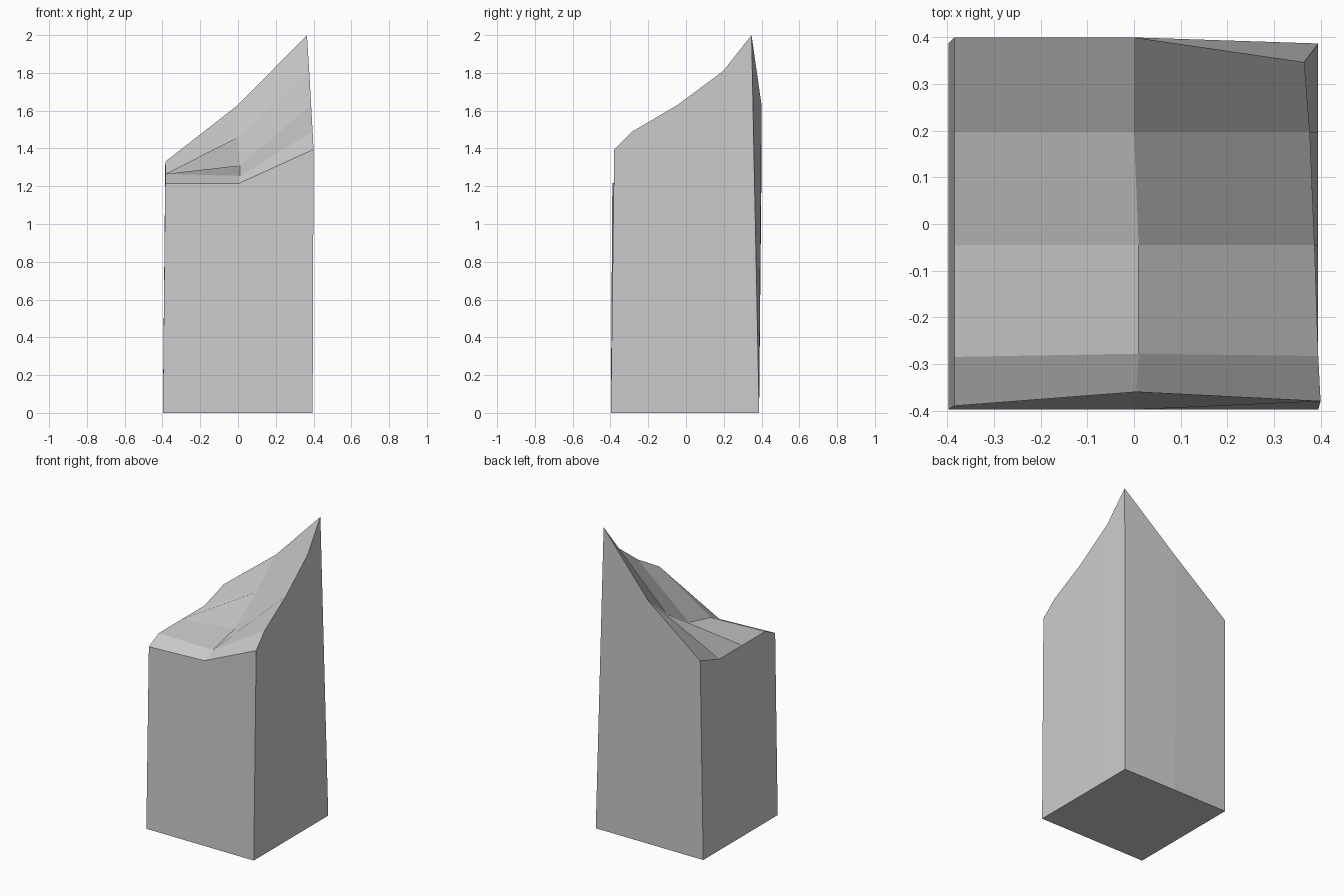
import bpy, bmesh

if "Cube" in bpy.data.objects:
    bpy.data.objects.remove(bpy.data.objects["Cube"])

# Sloped top: rows run front to back, columns run left to right
top = [
    [(-0.385, -0.39, 1.215), (0.005, -0.36, 1.215), (0.40, -0.38, 1.395)],
    [(-0.385, -0.285, 1.265), (0.01, -0.278, 1.255), (0.395, -0.283, 1.49)],
    [(-0.385, -0.045, 1.265), (0.01, -0.045, 1.31), (0.387, -0.045, 1.63)],
    [(-0.385, 0.197, 1.265), (0.0, 0.197, 1.46), (0.377, 0.197, 1.81)],
    [(-0.385, 0.40, 1.33), (0.0, 0.40, 1.63), (0.365, 0.347, 2.0)],
]
rows, cols = len(top), 3

# Foot of each wall, nearly a square
foot_x = [-0.398, 0.0, 0.395]
foot_y = [-0.398, -0.285, -0.045, 0.197, 0.387]

bm = bmesh.new()
upper = [[bm.verts.new(p) for p in row] for row in top]
for j in range(rows - 1):
    for i in range(cols - 1):
        bm.faces.new((upper[j][i], upper[j][i + 1],
                      upper[j + 1][i + 1], upper[j + 1][i]))

# Walls drop from the rim of the top to the foot, anticlockwise from above
rim = ([(0, i) for i in range(cols)]
       + [(j, cols - 1) for j in range(1, rows)]
       + [(rows - 1, i) for i in range(cols - 2, -1, -1)]
       + [(j, 0) for j in range(rows - 2, 0, -1)])
foot = [bm.verts.new((foot_x[i], foot_y[j], 0)) for j, i in rim]
for k, (j, i) in enumerate(rim):
    n = (k + 1) % len(rim)
    j2, i2 = rim[n]
    bm.faces.new((foot[k], foot[n], upper[j2][i2], upper[j][i]))

# Flat underside
bm.faces.new(foot[::-1])

mesh = bpy.data.meshes.new("stone_pillar")
bm.to_mesh(mesh)
bm.free()

grey = bpy.data.materials.new("light_grey")
grey.diffuse_color = (0.6, 0.6, 0.6, 1)
grey.use_nodes = True
grey.node_tree.nodes["Principled BSDF"].inputs["Base Color"].default_value = grey.diffuse_color
mesh.materials.append(grey)
pillar = bpy.data.objects.new("stone_pillar", mesh)
bpy.context.collection.objects.link(pillar)
